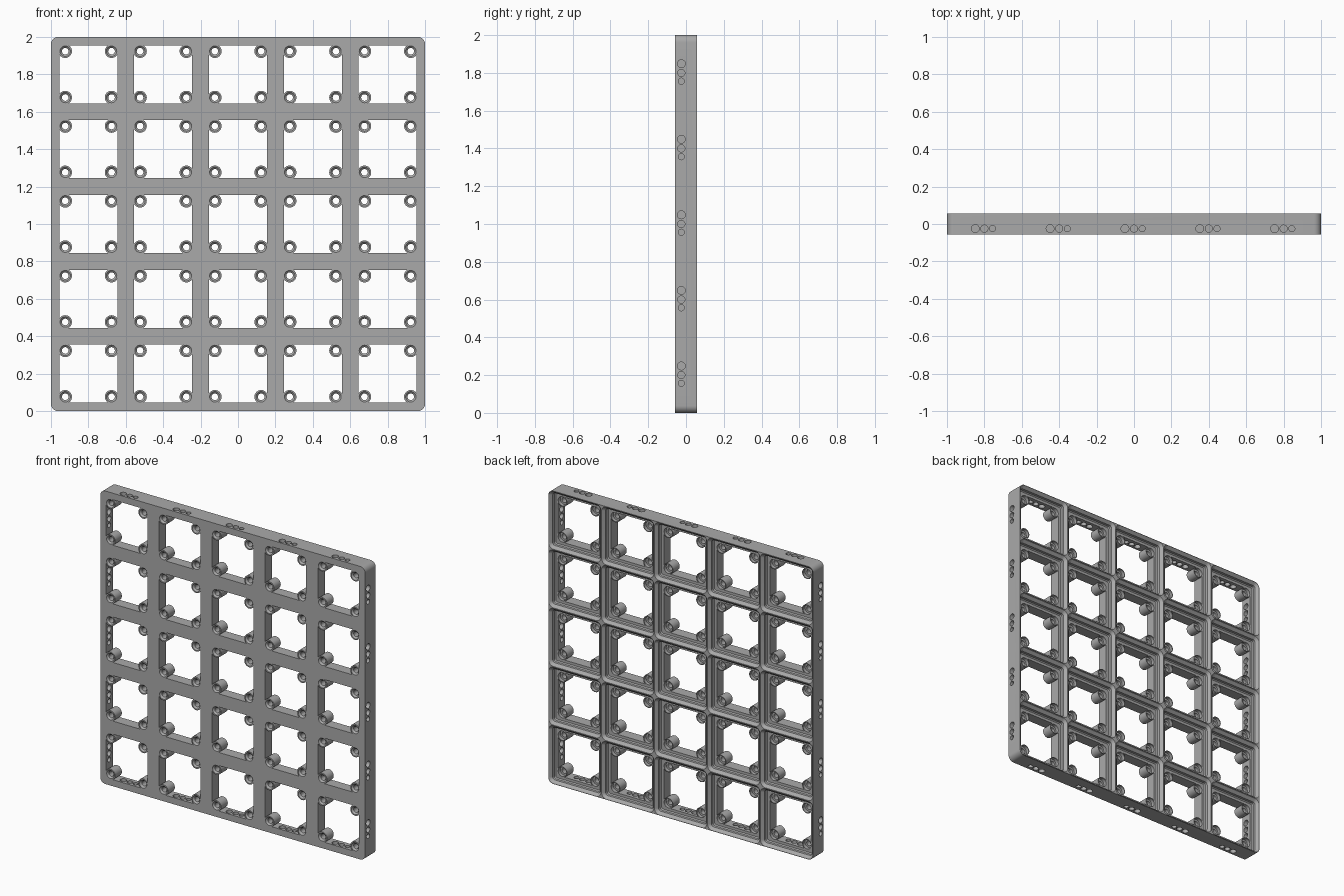
import bpy, bmesh
from math import cos, sin, pi, asin, sqrt
from mathutils import Matrix

if "Cube" in bpy.data.objects:
    bpy.data.objects.remove(bpy.data.objects["Cube"])

S = 2 / 210            # design units to scene units
CELL, N = 42, 5
HALF, DEPTH = 105, 6
OPEN, POST, POST_R = 16.3, 13, 3.8
CENTRES = [(i - (N - 1) / 2) * CELL for i in range(N)]
CELLS = [(x, z) for x in CENTRES for z in CENTRES]


def rounded_square(half, r, seg=8):
    pts = []
    for k in range(4):
        for i in range(seg + 1):
            a = k * pi / 2 + i * pi / 2 / seg
            sx, sz = ((1, 1), (-1, 1), (-1, -1), (1, -1))[k]
            pts.append((sx * (half - r) + r * cos(a), sz * (half - r) + r * sin(a)))
    return pts


def circle(r, seg=28):
    return [(r * cos(2 * pi * i / seg), r * sin(2 * pi * i / seg)) for i in range(seg)]


def opening_outline(seg=18):
    # square window whose corners wrap around the screw posts
    start = -asin(sqrt(POST_R ** 2 - (OPEN - POST) ** 2) / POST_R)
    sweep = -(3 * pi / 2 + 2 * start) + 2 * pi
    pts = []
    for k in range(4):
        for i in range(seg + 1):
            a = start - (2 * pi - sweep) * i / seg
            x, z = POST + POST_R * cos(a), POST + POST_R * sin(a)
            c, s = cos(k * pi / 2), sin(k * pi / 2)
            pts.append((x * c - z * s, x * s + z * c))
    return pts


def loft(bm, rings, cx=0, cz=0):
    # rings: list of (depth, outline) joined front to back and capped
    loops = [[bm.verts.new((cx + x, y, cz + z)) for x, z in pts] for y, pts in rings]
    for a, b in zip(loops, loops[1:]):
        for i in range(len(a)):
            j = (i + 1) % len(a)
            bm.faces.new((a[i], a[j], b[j], b[i]))
    bm.faces.new(loops[0])
    bm.faces.new(loops[-1])


def make_object(name, bm):
    bmesh.ops.recalc_face_normals(bm, faces=bm.faces[:])
    bm.transform(Matrix.Translation((0, 0, 1)) @ Matrix.Scale(S, 4))
    me = bpy.data.meshes.new(name)
    bm.to_mesh(me)
    bm.free()
    ob = bpy.data.objects.new(name, me)
    bpy.context.collection.objects.link(ob)
    return ob


# solid slab with rounded corners
bm = bmesh.new()
slab = rounded_square(HALF, 4)
loft(bm, [(-DEPTH, slab), (DEPTH, slab)])
plate = make_object("grid_plate", bm)

# stepped rear sockets: (inset, depth)
bm = bmesh.new()
steps = [(2.85, 1.6), (2.15, 2.3), (2.15, 4.1), (0.05, 6.2)]
rings = [(y, rounded_square(CELL / 2 - d, 4 - d)) for d, y in steps]
for x, z in CELLS:
    loft(bm, rings, x, z)
cutters = [make_object("socket_cutter", bm)]

# through windows
bm = bmesh.new()
outline = opening_outline()
for x, z in CELLS:
    loft(bm, [(-7, outline), (2, outline)], x, z)
cutters.append(make_object("window_cutter", bm))

# countersunk screw holes with a magnet pocket behind
bm = bmesh.new()
profile = [(3.95, -7), (1.85, -4.9), (1.85, -0.8), (3.25, -0.8), (3.25, 2.2)]
rings = [(y, circle(r)) for r, y in profile]
for x, z in CELLS:
    for sx in (-POST, POST):
        for sz in (-POST, POST):
            loft(bm, rings, x + sx, z + sz)
cutters.append(make_object("screw_cutter", bm))

# three connector holes through the outer wall of each edge cell
bm = bmesh.new()
for c in CENTRES:
    for off, r in ((5.1, 2.2), (0, 2.0), (-4.6, 1.7)):
        for side in (-1, 1):
            for on_x in (True, False):
                if on_x:
                    m = Matrix.Translation((side * HALF, -2.6, c + off)) @ Matrix.Rotation(pi / 2, 4, 'Y')
                else:
                    m = Matrix.Translation((c - off, -2.6, side * HALF))
                bmesh.ops.create_cone(bm, cap_ends=True, segments=24, radius1=r,
                                      radius2=r, depth=13, matrix=m)
cutters.append(make_object("connector_cutter", bm))

# cut everything out of the slab
bpy.ops.object.select_all(action='DESELECT')
bpy.context.view_layer.objects.active = plate
plate.select_set(True)
for cutter in cutters:
    cutter.hide_render = True
    mod = plate.modifiers.new(cutter.name, 'BOOLEAN')
    mod.operation = 'DIFFERENCE'
    mod.solver = 'EXACT'
    mod.object = cutter
    bpy.ops.object.modifier_apply(modifier=mod.name)
    bpy.data.objects.remove(cutter)

# single grey plastic
mat = bpy.data.materials.new("grey_plastic")
mat.use_nodes = True
grey = (0.4, 0.4, 0.4, 1)
mat.diffuse_color = grey
mat.node_tree.nodes["Principled BSDF"].inputs["Base Color"].default_value = grey
plate.data.materials.clear()
plate.data.materials.append(mat)
bpy.ops.object.shade_smooth_by_angle(angle=pi / 6)
